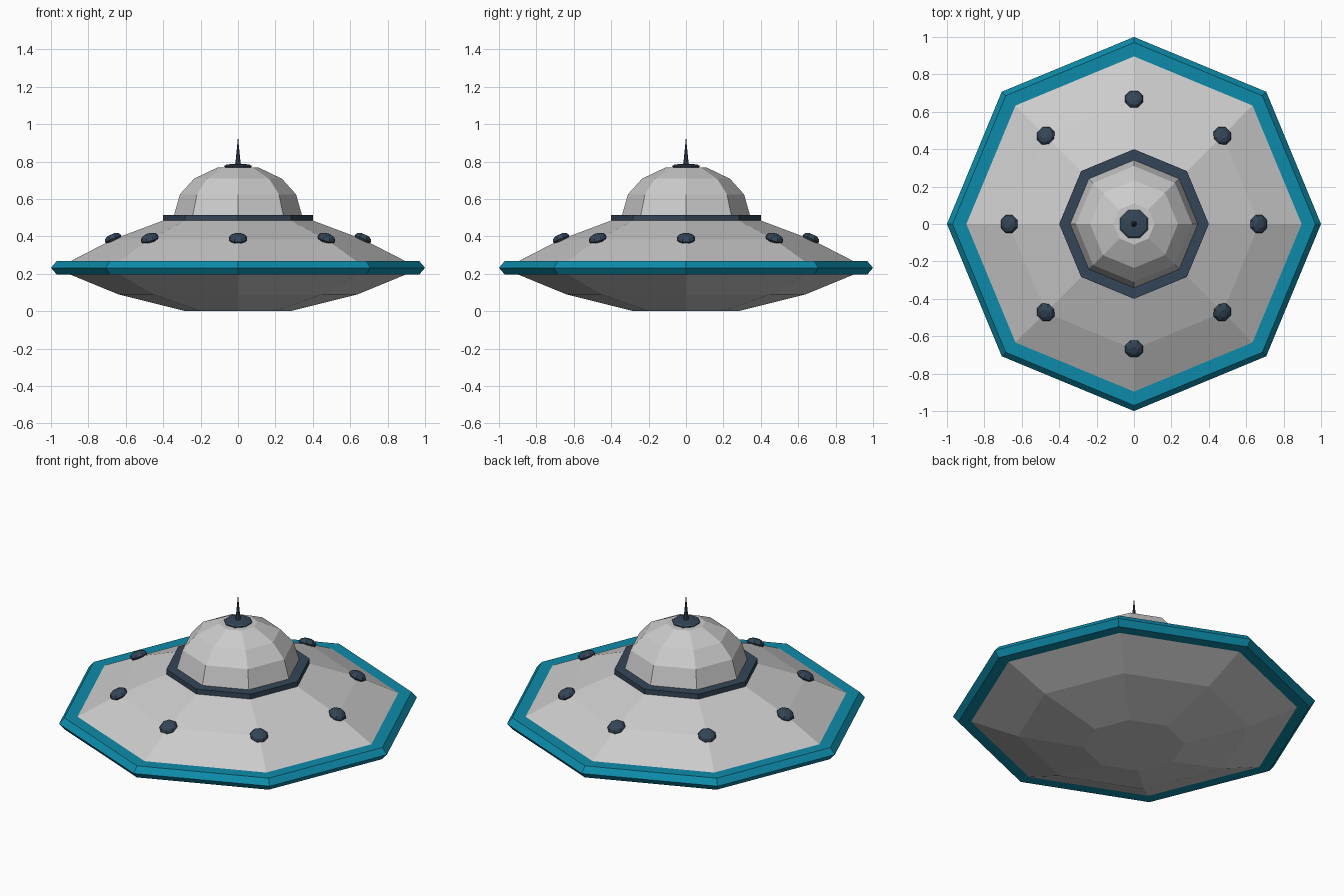
import bpy, bmesh
from math import sin, cos, pi, atan2
from mathutils import Matrix

if "Cube" in bpy.data.objects:
    bpy.data.objects.remove(bpy.data.objects["Cube"])

SIDES = 8


def material(name, rgb):
    m = bpy.data.materials.new(name)
    m.diffuse_color = (*rgb, 1)
    m.use_nodes = True
    m.node_tree.nodes["Principled BSDF"].inputs["Base Color"].default_value = m.diffuse_color
    return m


teal = material("teal", (0.004, 0.26, 0.40))
navy = material("navy", (0.035, 0.06, 0.095))


def lathe(name, profile, mat=None, loop=False, turn=0.0, matrix=None):
    """Spin (radius, z) points into a flat-faced solid; loop makes a hollow ring."""
    bm = bmesh.new()
    rings = []
    for r, z in profile:
        angles = [turn + 2 * pi * i / SIDES for i in range(SIDES)]
        rings.append([bm.verts.new((r * cos(a), r * sin(a), z)) for a in angles])
    pairs = list(zip(rings, rings[1:]))
    if loop:
        pairs.append((rings[-1], rings[0]))
    else:
        bm.faces.new(rings[0])
        bm.faces.new(rings[-1])
    for a, b in pairs:
        for i in range(SIDES):
            j = (i + 1) % SIDES
            bm.faces.new((a[i], a[j], b[j], b[i]))
    bmesh.ops.recalc_face_normals(bm, faces=bm.faces)
    mesh = bpy.data.meshes.new(name)
    bm.to_mesh(mesh)
    bm.free()
    if mat:
        mesh.materials.append(mat)
    ob = bpy.data.objects.new(name, mesh)
    bpy.context.collection.objects.link(ob)
    if matrix:
        ob.matrix_world = matrix
    return ob


# Saucer body
lathe("saucer_hull", [(0.28, 0), (0.64, 0.09), (0.90, 0.197), (0.90, 0.265),
                      (0.67, 0.383), (0.38, 0.492)])

# Coloured outer rim
lathe("outer_rim", [(0.88, 0.197), (0.97, 0.197), (1.0, 0.232),
                    (0.97, 0.267), (0.895, 0.267)], teal, loop=True)

# Collar under the cockpit
lathe("dome_collar", [(0.40, 0.485), (0.40, 0.515)], navy)

# Faceted cockpit dome
lathe("cockpit_dome", [(0.343, 0.51), (0.31, 0.625), (0.235, 0.708), (0.11, 0.768)])

# Cap and antenna on top
lathe("dome_cap", [(0.07, 0.762), (0.08, 0.775), (0.07, 0.783), (0.03, 0.788)],
      navy, turn=pi / 8)
lathe("antenna", [(0.016, 0.78), (0.011, 0.82), (0.006, 0.87), (0.001, 0.925)], navy)

# Ring of flattened lights, tilted to follow the hull slope
tilt = atan2(0.222, 0.52)
stud = [(0.022, -0.022), (0.042, -0.014), (0.052, 0), (0.042, 0.015), (0.022, 0.024)]
for k in range(8):
    place = (Matrix.Rotation(2 * pi * k / 8, 4, 'Z')
             @ Matrix.Translation((0.668, 0, 0.388))
             @ Matrix.Rotation(tilt, 4, 'Y'))
    lathe(f"hull_light_{k + 1}", stud, navy, turn=pi / 8, matrix=place)
